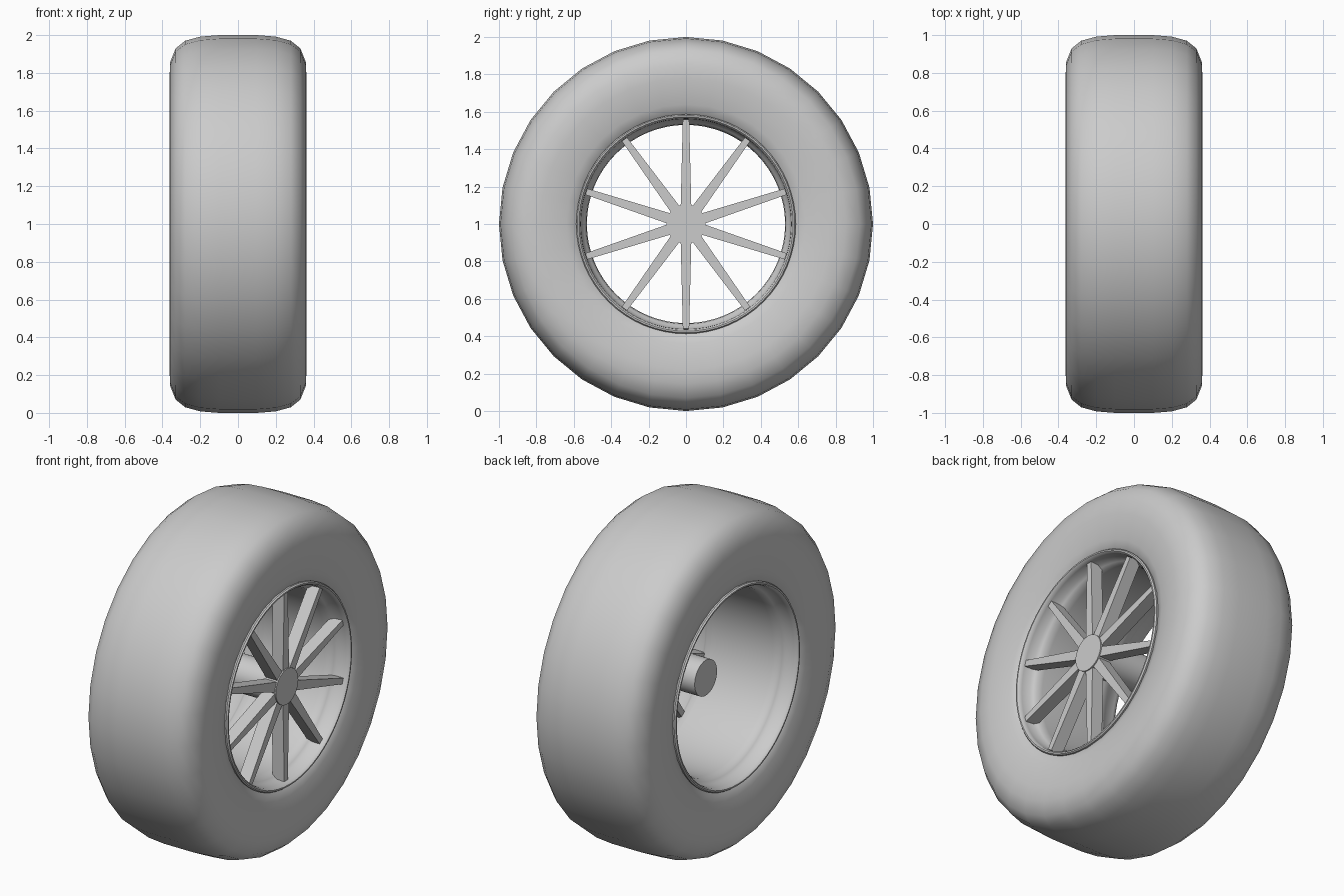
import bpy, bmesh
from math import sin, cos, pi, radians

if "Cube" in bpy.data.objects:
    bpy.data.objects.remove(bpy.data.objects["Cube"])

CZ = 1.0  # axle height


def finish(name, bm, angle=None):
    me = bpy.data.meshes.new(name)
    bm.to_mesh(me)
    bm.free()
    ob = bpy.data.objects.new(name, me)
    ob.location.z = CZ
    bpy.context.collection.objects.link(ob)
    if angle:
        bpy.ops.object.select_all(action='DESELECT')
        ob.select_set(True)
        bpy.context.view_layer.objects.active = ob
        bpy.ops.object.shade_smooth_by_angle(angle=radians(angle))
    return ob


def lathe(name, profile, n, angle):
    """Revolve (x, radius) points about the axle."""
    bm = bmesh.new()
    rings = []
    for x, r in profile:
        if r == 0:
            rings.append([bm.verts.new((x, 0, 0))] * n)
        else:
            rings.append([bm.verts.new((x, r * cos(2 * pi * j / n), r * sin(2 * pi * j / n)))
                          for j in range(n)])
    for a, b in zip(rings, rings[1:]):
        for j in range(n):
            k = (j + 1) % n
            quad = list(dict.fromkeys((a[j], a[k], b[k], b[j])))
            bm.faces.new(quad)
    return finish(name, bm, angle)


def mirrored(half):
    """Half profile from the +x side to the centre, completed on the -x side."""
    return half + [(-x, r) for x, r in reversed(half)]


# Tyre: rounded shoulders, bulging sidewalls tucked in at the rim
tyre_half = [(0.30, 0.57), (0.325, 0.59), (0.342, 0.64), (0.355, 0.71), (0.362, 0.78),
             (0.36, 0.855), (0.33, 0.93), (0.28, 0.97), (0.20, 0.992), (0.10, 1.0)]
lathe("tyre", mirrored(tyre_half)[::-1], 32, 60)

# Rim: rolled lip, bead seat, step down to the barrel
rim_half = [(0.315, 0.585), (0.333, 0.587), (0.341, 0.581), (0.341, 0.573), (0.332, 0.565),
            (0.315, 0.562), (0.265, 0.558), (0.25, 0.545), (0.235, 0.534), (0.20, 0.53)]
lathe("rim", mirrored(rim_half), 64, 40)

# Hub: long cylinder reaching back past the centre
lathe("hub", [(-0.13, 0), (-0.13, 0.105), (0.322, 0.105), (0.322, 0)], 32, 40)

# Spokes: ten tapered bars
bm = bmesh.new()
for i in range(10):
    t = pi / 2 + i * pi / 5
    u, v = (cos(t), sin(t)), (-sin(t), cos(t))
    vs = []
    for r, w in ((0.07, 0.029), (0.56, 0.017)):
        for x, s in ((0.24, -1), (0.24, 1), (0.315, 1), (0.315, -1)):
            vs.append(bm.verts.new((x, r * u[0] + s * w * v[0], r * u[1] + s * w * v[1])))
    bm.faces.new(vs[:4])
    bm.faces.new(vs[4:])
    for k in range(4):
        m = (k + 1) % 4
        bm.faces.new((vs[k], vs[m], vs[m + 4], vs[k + 4]))
bmesh.ops.recalc_face_normals(bm, faces=bm.faces)
finish("spokes", bm)
